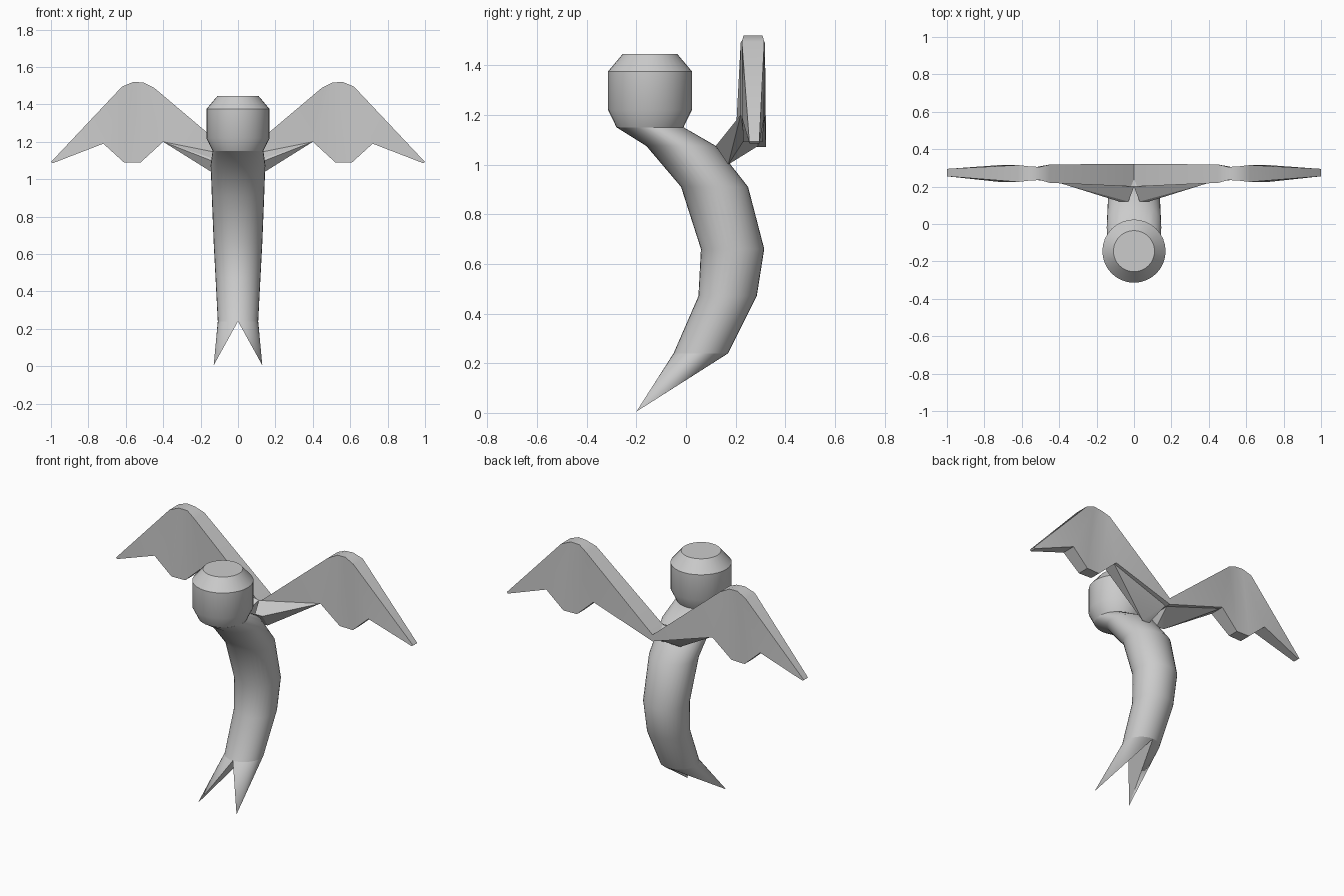
import bpy, bmesh, math

cube = bpy.data.objects.get("Cube")
if cube:
    bpy.data.objects.remove(cube, do_unlink=True)

GREY = (0.6, 0.6, 0.6, 1.0)
mat = bpy.data.materials.new("plain_grey")
mat.use_nodes = True
mat.diffuse_color = GREY
mat.node_tree.nodes["Principled BSDF"].inputs["Base Color"].default_value = GREY

SIDES = 32


def finish(name, bm, angle=35):
    """Turn a bmesh into a shaded object with the grey material."""
    bmesh.ops.recalc_face_normals(bm, faces=bm.faces[:])
    mesh = bpy.data.meshes.new(name)
    bm.to_mesh(mesh)
    bm.free()
    mesh.materials.append(mat)
    obj = bpy.data.objects.new(name, mesh)
    bpy.context.collection.objects.link(obj)
    bpy.ops.object.select_all(action="DESELECT")
    obj.select_set(True)
    bpy.context.view_layer.objects.active = obj
    bpy.ops.object.shade_smooth_by_angle(angle=math.radians(angle))
    return obj


def oval(bm, z, front, back, half_width, start=0.0, turn=2 * math.pi, count=SIDES):
    """Horizontal oval, or an arc of one, between a front and a back y."""
    mid, depth = (front + back) / 2, (back - front) / 2
    return [bm.verts.new((half_width * math.cos(start + turn * i / SIDES),
                          mid + depth * math.sin(start + turn * i / SIDES), z))
            for i in range(count)]


def loft(name, sections):
    """Skin a stack of ovals and cap both ends."""
    bm = bmesh.new()
    rings = [oval(bm, *s) for s in sections]
    for low, high in zip(rings, rings[1:]):
        for i in range(SIDES):
            j = (i + 1) % SIDES
            bm.faces.new((low[i], low[j], high[j], high[i]))
    bm.faces.new(rings[0])
    bm.faces.new(rings[-1])
    return finish(name, bm)


# Head: round drum with bevelled top and bottom
HEAD_Y = -0.145
loft("head", [(z, HEAD_Y - r, HEAD_Y + r, r) for z, r in
              ((1.15, 0.135), (1.22, 0.169), (1.375, 0.169), (1.445, 0.11))])

# Body: curved tube, each section is z, front y, back y, half width
body = [(0.24, -0.05, 0.17, 0.108), (0.47, 0.05, 0.285, 0.12),
        (0.66, 0.06, 0.315, 0.13), (0.91, -0.02, 0.25, 0.14),
        (1.075, -0.16, 0.12, 0.146), (1.15, -0.28, -0.01, 0.136)]
loft("body", body)

# Connector between body and wing, and its corner points
CONNECTOR = [(0.4, 0.22, 1.2), (0.4, 0.3, 1.2), (0.14, 0.2, 1.12),
             (0, 0.2, 1.12), (0, 0.315, 1.09), (0.08, 0.12, 1.075),
             (0.03, 0.12, 1.075), (0.08, 0.17, 1.0), (0.03, 0.17, 1.0)]

# Wing ribs: top x, top z, bottom x, bottom z, front y, back y
RIBS = [(0, 1.11, 0, 1.07, 0.2, 0.322), (0.45, 1.49, 0.4, 1.2, 0.22, 0.318),
        (0.505, 1.517, 0.52, 1.09, 0.235, 0.305),
        (0.56, 1.52, 0.61, 1.09, 0.232, 0.308),
        (0.62, 1.495, 0.72, 1.19, 0.225, 0.315),
        (1.0, 1.092, 0.992, 1.085, 0.255, 0.295)]

for side, s in (("left", 1), ("right", -1)):
    # Tail prong: half of the body's end drawn out to a point
    bm = bmesh.new()
    arc = oval(bm, *body[0], start=-math.pi / 2, turn=2 * math.pi,
               count=SIDES // 2 + 1)
    tip = bm.verts.new((0.13, -0.2, 0.005))
    for v in arc + [tip]:
        v.co.x *= s
    for a, b in zip(arc, arc[1:] + arc[:1]):
        bm.faces.new((a, b, tip))
    bm.faces.new(arc)
    finish(side + "_tail_prong", bm)

    # Wing: folded slab running through the ribs
    bm = bmesh.new()
    loops = []
    for tx, tz, bx, bz, front, back in RIBS:
        loops.append([bm.verts.new((s * x, y, z)) for x, y, z in
                      ((tx, front, tz), (tx, back, tz),
                       (bx, back, bz), (bx, front, bz))])
    for a, b in zip(loops, loops[1:]):
        for i in range(4):
            j = (i + 1) % 4
            bm.faces.new((a[i], a[j], b[j], b[i]))
    bm.faces.new(loops[0])
    bm.faces.new(loops[-1])
    finish(side + "_wing", bm)

    # Wing root: wedge joining the wing to the back
    bm = bmesh.new()
    points = [bm.verts.new((s * x, y, z)) for x, y, z in CONNECTOR]
    hull = bmesh.ops.convex_hull(bm, input=points)
    bmesh.ops.delete(bm, geom=hull["geom_interior"], context="VERTS")
    finish(side + "_wing_root", bm, 20)
